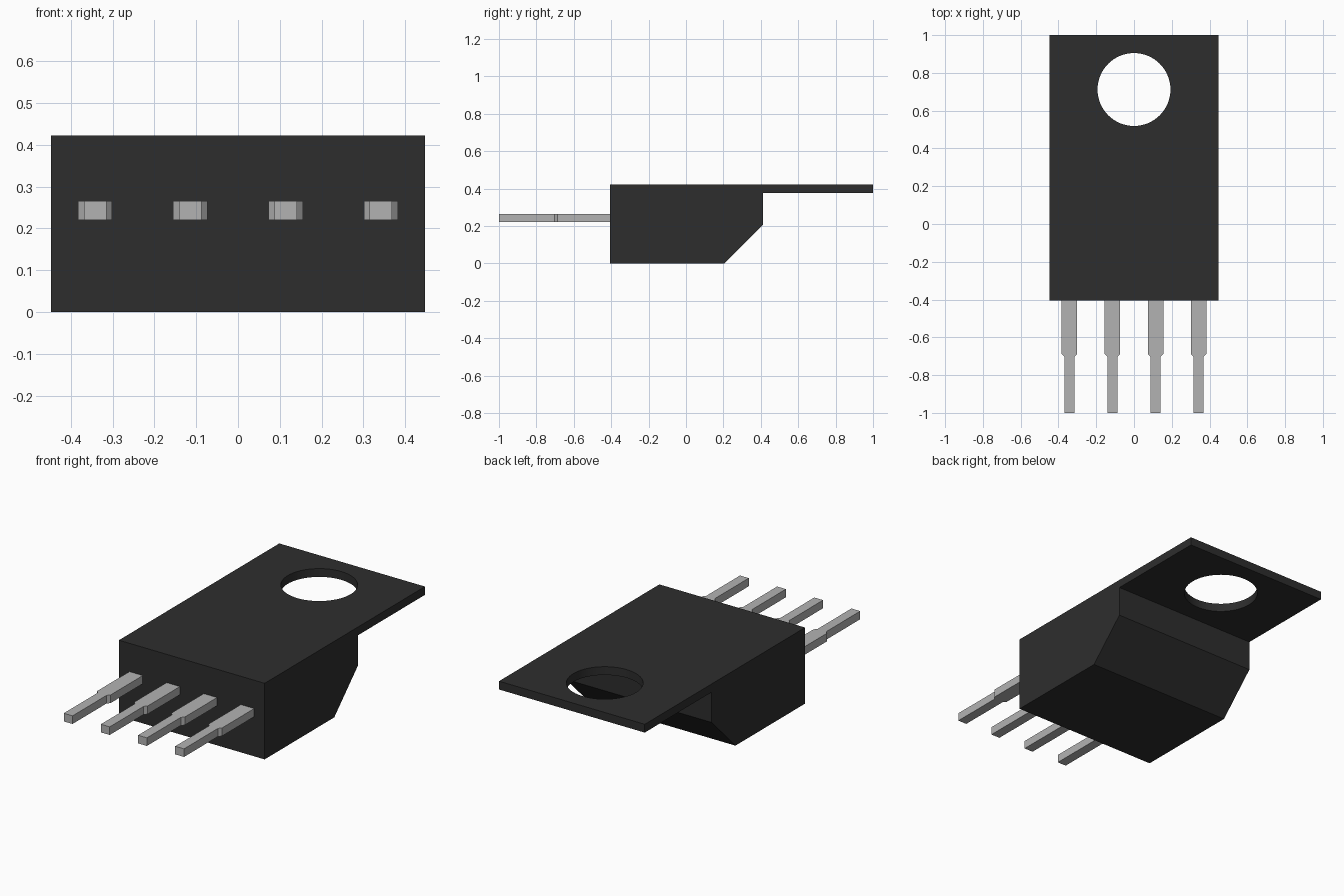
import bpy
import bmesh
from mathutils import Matrix, Vector

old = bpy.data.objects.get("Cube")
if old:
    bpy.data.objects.remove(old, do_unlink=True)


def make_material(name, grey):
    mat = bpy.data.materials.new(name)
    mat.use_nodes = True
    colour = (grey, grey, grey, 1)
    mat.diffuse_color = colour
    mat.node_tree.nodes["Principled BSDF"].inputs["Base Color"].default_value = colour
    return mat


def prism(name, outline, depth, mat):
    """Extrude a closed 3D outline along the depth vector."""
    bm = bmesh.new()
    face = bm.faces.new([bm.verts.new(p) for p in outline])
    result = bmesh.ops.extrude_face_region(bm, geom=[face], use_keep_orig=True)
    moved = [g for g in result["geom"] if isinstance(g, bmesh.types.BMVert)]
    bmesh.ops.translate(bm, verts=moved, vec=Vector(depth))
    bmesh.ops.recalc_face_normals(bm, faces=bm.faces)
    mesh = bpy.data.meshes.new(name)
    bm.to_mesh(mesh)
    bm.free()
    mesh.materials.append(mat)
    obj = bpy.data.objects.new(name, mesh)
    bpy.context.collection.objects.link(obj)
    return obj


black = make_material("black plastic", 0.027)
metal = make_material("grey metal", 0.45)

# Case: chamfered block and mounting tab in one side profile
half = 0.447
profile = [(-0.405, 0), (0.205, 0), (0.413, 0.208), (0.413, 0.376),
           (1, 0.376), (1, 0.422), (-0.405, 0.422)]
case = prism("case", [(-half, y, z) for y, z in profile], (2 * half, 0, 0), black)

# Round mounting hole through the tab
bm = bmesh.new()
bmesh.ops.create_cone(bm, cap_ends=True, segments=64, radius1=0.193, radius2=0.193,
                      depth=0.2, matrix=Matrix.Translation((0, 0.712, 0.4)))
cutter_mesh = bpy.data.meshes.new("hole_cutter")
bm.to_mesh(cutter_mesh)
bm.free()
cutter_mesh.materials.append(black)
cutter = bpy.data.objects.new("hole_cutter", cutter_mesh)
bpy.context.collection.objects.link(cutter)
cut = case.modifiers.new("mounting_hole", "BOOLEAN")
cut.operation = "DIFFERENCE"
cut.solver = "EXACT"
cut.object = cutter
bpy.context.view_layer.objects.active = case
bpy.ops.object.modifier_apply(modifier=cut.name)
bpy.data.objects.remove(cutter, do_unlink=True)

# Smooth wall inside the hole, sharp elsewhere
bpy.ops.object.select_all(action="DESELECT")
case.select_set(True)
bpy.ops.object.shade_smooth_by_angle()

# Four leads: wide shoulder narrowing to a slim tip
side = [(0.041, -0.40), (0.041, -0.688), (0.027, -0.702), (0.027, -1)]
outline = side + [(-x, y) for x, y in reversed(side)]
for i in range(4):
    centre = (i - 1.5) * 0.228
    prism(f"lead_{i + 1}", [(centre + x, y, 0.22) for x, y in outline],
          (0, 0, 0.045), metal)
